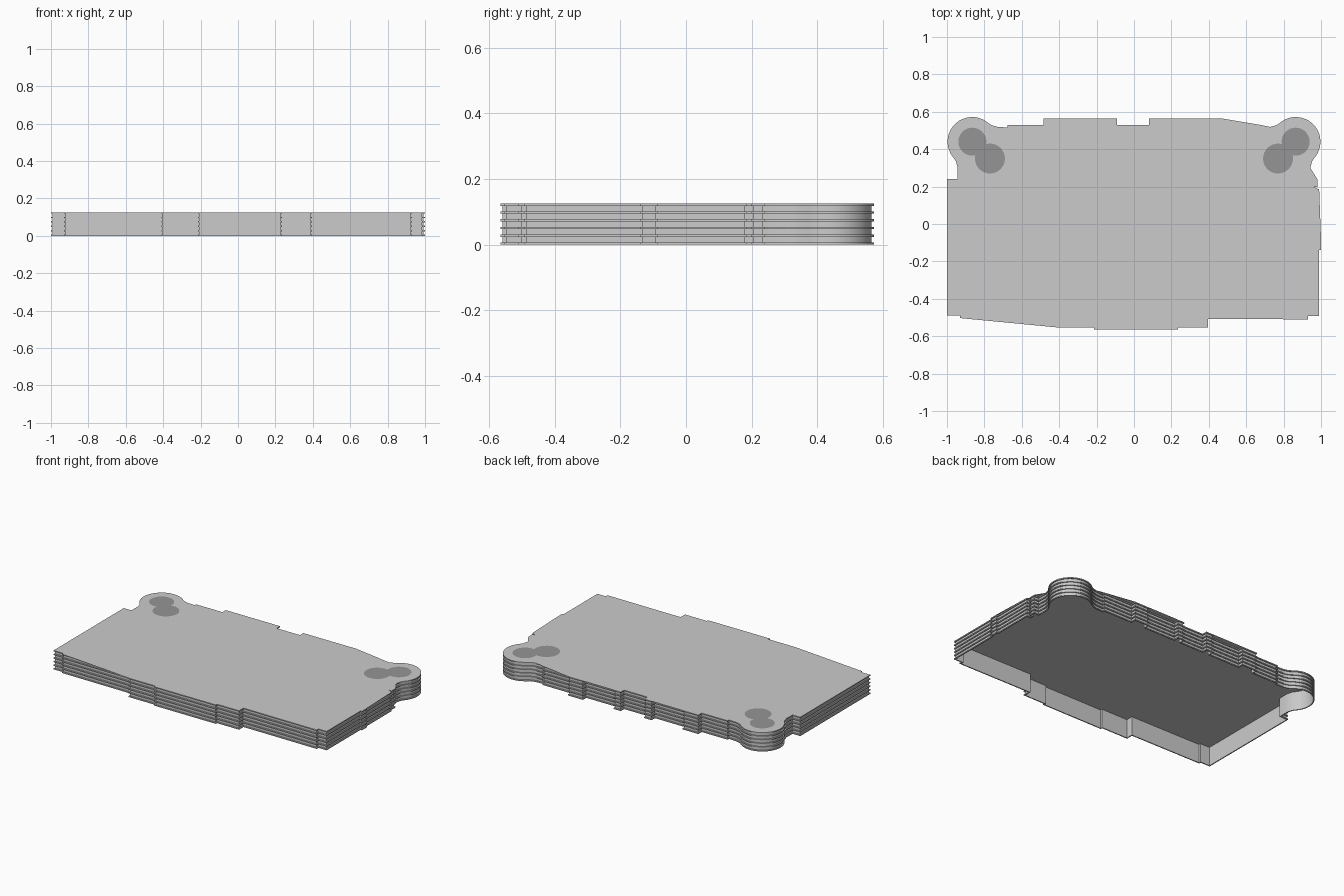
import bpy, bmesh
from math import cos, sin, radians
from mathutils import Vector

if "Cube" in bpy.data.objects:
    bpy.data.objects.remove(bpy.data.objects["Cube"])

HEIGHT, LIP, RIB, COUNT = 0.125, 0.007, 0.007, 6


def arc(cx, cy, r, a0, a1, n=16):
    return [(cx + r * cos(radians(a0 + (a1 - a0) * i / n)),
             cy + r * sin(radians(a0 + (a1 - a0) * i / n))) for i in range(n + 1)]


def tab(x0, x1, low=0.53, high=0.565):
    return [(x1, low), (x1, high), (x0, high), (x0, low)]


def inset(pts, d):
    # mitred inward offset of a counter-clockwise outline
    out = []
    for i, p in enumerate(pts):
        p, a, b = Vector(p), Vector(pts[i - 1]), Vector(pts[(i + 1) % len(pts)])
        e0, e1 = (p - a).normalized(), (b - p).normalized()
        n0, n1 = Vector((-e0.y, e0.x)), Vector((-e1.y, e1.x))
        out.append(tuple(p + (n0 + n1) * d / max(0.3, 1 + n0.dot(n1))))
    return out


def ring(bm, pts, z):
    return [bm.verts.new((x, y, z)) for x, y in pts]


def bridge(bm, lower, upper):
    n = len(lower)
    for i in range(n):
        j = (i + 1) % n
        bm.faces.new((lower[i], lower[j], upper[j], upper[i]))


def finish(bm, name, mat=None):
    me = bpy.data.meshes.new(name)
    bm.to_mesh(me)
    bm.free()
    ob = bpy.data.objects.new(name, me)
    bpy.context.collection.objects.link(ob)
    if mat:
        me.materials.append(mat)
    bpy.ops.object.select_all(action='DESELECT')
    ob.select_set(True)
    bpy.context.view_layer.objects.active = ob
    bpy.ops.object.shade_smooth_by_angle(angle=radians(25))
    return ob


# Rounded corner lug with its blends into the sides, right-hand version
lug = ([(0.945, 0.24), (0.943, 0.30), (0.952, 0.335)]
       + arc(0.865, 0.44, 0.132, -30, 125)
       + [(0.765, 0.53), (0.73, 0.519), (0.675, 0.516), (0.675, 0.53)])

# Plan outline, counter-clockwise from the front left corner
front = [(-1, -0.49), (-0.93, -0.49), (-0.93, -0.503), (-0.41, -0.507), (-0.41, -0.553),
         (-0.215, -0.553), (-0.215, -0.565), (0.235, -0.565), (0.235, -0.553),
         (0.395, -0.553), (0.395, -0.507), (0.93, -0.51), (0.93, -0.492), (0.99, -0.492)]
right = [(0.99, -0.14), (1, -0.14), (1, -0.085), (0.99, -0.085), (0.99, 0.185),
         (0.96, 0.185), (0.96, 0.198), (0.98, 0.198), (0.98, 0.24)]
back = tab(0.355, 0.465) + tab(0.08, 0.132) + tab(-0.145, -0.09) + tab(-0.485, -0.37)
left = [(-x, y) for x, y in reversed(lug)] + [(-1, 0.24)]
outer = front + right + lug + back + left
inner = inset(outer, LIP)

# Plain wall, open underneath
bm = bmesh.new()
bridge(bm, ring(bm, inner, 0), ring(bm, inner, HEIGHT))
finish(bm, "wall")

# Projecting ribs around the wall
step = (HEIGHT - RIB) / (COUNT - 1)
bm = bmesh.new()
for k in range(COUNT):
    z = k * step
    loops = [ring(bm, inner, z), ring(bm, outer, z), ring(bm, outer, z + RIB)]
    if k < COUNT - 1:
        loops.append(ring(bm, inner, z + RIB))
    for a, b in zip(loops, loops[1:]):
        bridge(bm, a, b)
finish(bm, "ribs")

# Flat top deck
bm = bmesh.new()
bm.faces.new(ring(bm, outer, HEIGHT))
bmesh.ops.triangulate(bm, faces=bm.faces[:])
finish(bm, "top_deck")

# Dark overlapping discs on the corner lugs
dark = bpy.data.materials.new("dark_grey")
dark.diffuse_color = (0.3, 0.3, 0.3, 1)
dark.use_nodes = True
dark.node_tree.nodes["Principled BSDF"].inputs["Base Color"].default_value = dark.diffuse_color
for side, s in (("left", -1), ("right", 1)):
    for part, x, y, r, z in (("outer", 0.864, 0.44, 0.075, 0.001),
                             ("inner", 0.77, 0.35, 0.08, 0.0015)):
        bm = bmesh.new()
        bmesh.ops.create_circle(bm, cap_ends=True, segments=32, radius=r)
        bmesh.ops.translate(bm, verts=bm.verts, vec=(s * x, y, HEIGHT + z))
        finish(bm, f"{side}_{part}_disc", dark)
